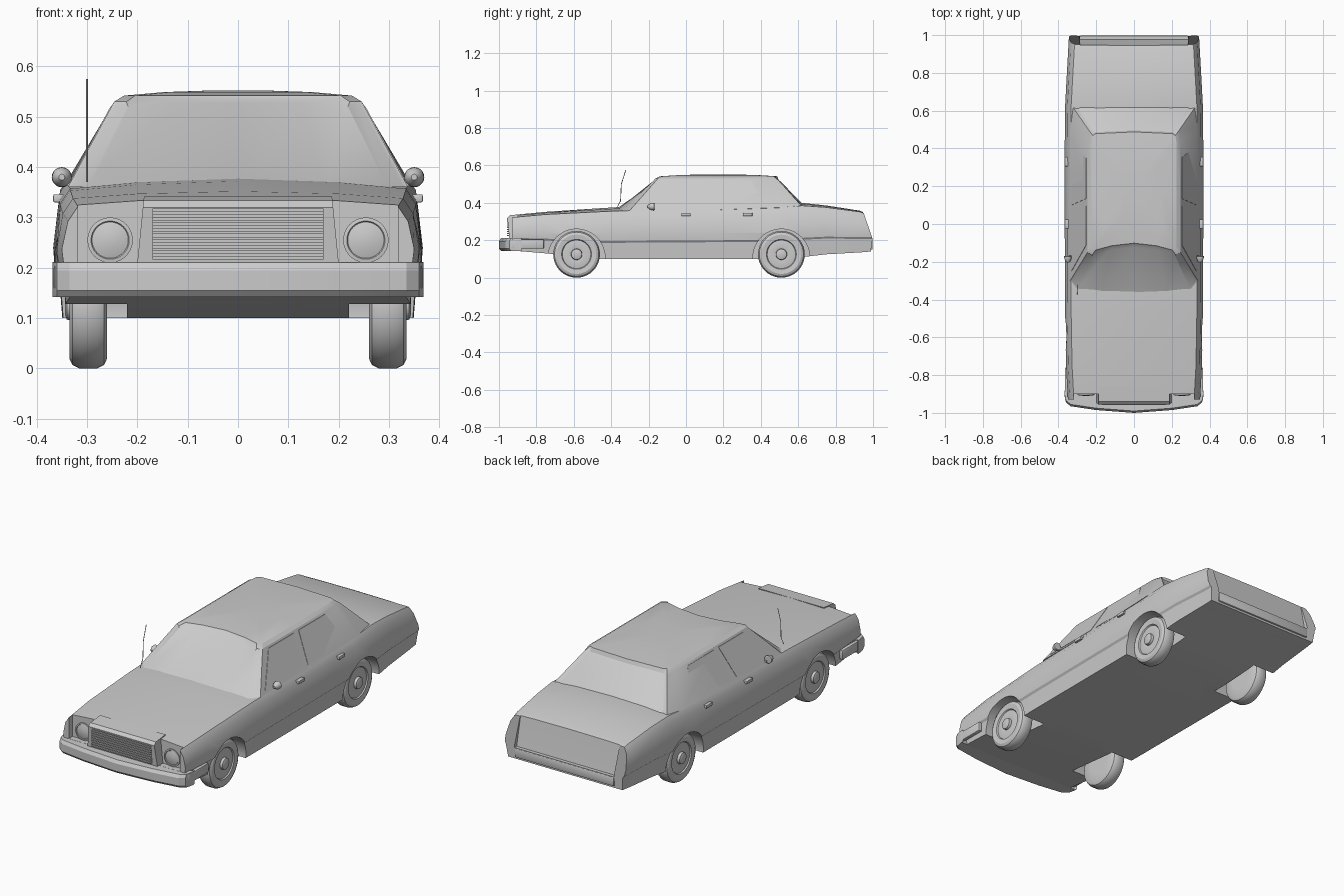
import bpy, bmesh, math
from mathutils import Vector, Matrix

if "Cube" in bpy.data.objects:
    bpy.data.objects.remove(bpy.data.objects["Cube"])

grey = bpy.data.materials.new("plain_grey")
grey.use_nodes = True
grey.diffuse_color = (0.6, 0.6, 0.6, 1)
grey.node_tree.nodes["Principled BSDF"].inputs["Base Color"].default_value = (0.6, 0.6, 0.6, 1)


def finish(name, bm, angle=30):
    bmesh.ops.recalc_face_normals(bm, faces=bm.faces)
    mesh = bpy.data.meshes.new(name)
    bm.to_mesh(mesh)
    bm.free()
    mesh.materials.append(grey)
    ob = bpy.data.objects.new(name, mesh)
    bpy.context.collection.objects.link(ob)
    smooth(ob, angle)
    return ob


def smooth(ob, angle=30):
    bpy.ops.object.select_all(action='DESELECT')
    ob.select_set(True)
    bpy.context.view_layer.objects.active = ob
    bpy.ops.object.shade_smooth_by_angle(angle=math.radians(angle))


def loft(rings):
    bm = bmesh.new()
    rows = [[bm.verts.new(p) for p in ring] for ring in rings]
    n = len(rows[0])
    for a, b in zip(rows, rows[1:]):
        for i in range(n):
            bm.faces.new((a[i], a[(i + 1) % n], b[(i + 1) % n], b[i]))
    bm.faces.new(rows[0])
    bm.faces.new(rows[-1])
    bmesh.ops.recalc_face_normals(bm, faces=bm.faces)
    return bm


def mirrored(half):
    """Close a half outline whose first and last points lie on x = 0."""
    return half + [(-x, y, z) for x, y, z in half[-2:0:-1]]


def box(name, lo, hi, bevel=0.0):
    bm = bmesh.new()
    bmesh.ops.create_cube(bm, size=1)
    for v in bm.verts:
        v.co = [l + (c + 0.5) * (h - l) for l, c, h in zip(lo, v.co, hi)]
    if bevel:
        bmesh.ops.bevel(bm, geom=bm.edges[:], offset=bevel, segments=2, affect='EDGES', profile=0.5)
    return finish(name, bm)


def lathe(name, profile, centre, axis, steps=40):
    """Turn (radius, distance) pairs around an axis through centre."""
    turn = Vector((0, 0, 1)).rotation_difference(Vector(axis)).to_matrix()
    rings = []
    for r, d in profile:
        rings.append([turn @ Vector((r * math.cos(t), r * math.sin(t), d)) + Vector(centre)
                      for t in (2 * math.pi * i / steps for i in range(steps))])
    return finish(name, loft(rings))


def cut(target, cutter):
    mod = target.modifiers.new("cut", 'BOOLEAN')
    mod.operation, mod.solver, mod.object = 'DIFFERENCE', 'EXACT', cutter
    bpy.context.view_layer.objects.active = target
    bpy.ops.object.modifier_apply(modifier=mod.name)
    bpy.data.objects.remove(cutter)


# Lower body: cross-sections along the length
def section(y, w, low, shoulder, crown):
    mid = low + 0.52 * (shoulder - low)
    trim = low + 0.36 * (shoulder - low)
    return mirrored([(0, y, low), (w - 0.018, y, low), (w - 0.011, y, trim - 0.006),
                     (w - 0.003, y, trim + 0.004), (w, y, mid),
                     (w - 0.012, y, shoulder - 0.03), (w - 0.032, y, shoulder),
                     (0.2, y, shoulder * 0.35 + crown * 0.65), (0, y, crown)])


stations = [(-0.93, 0.35, 0.145, 0.322, 0.335), (-0.75, 0.36, 0.13, 0.338, 0.352),
            (-0.45, 0.365, 0.1, 0.353, 0.372), (-0.36, 0.366, 0.1, 0.357, 0.377),
            (0.1, 0.367, 0.1, 0.365, 0.38), (0.45, 0.367, 0.1, 0.372, 0.39),
            (0.62, 0.365, 0.11, 0.385, 0.4), (0.75, 0.358, 0.125, 0.376, 0.386),
            (0.93, 0.348, 0.135, 0.352, 0.358)]
rings = [section(*s) for s in stations]
tail = section(1, 0.345, 0.14, 0.345, 0.35)
rings.append([(x, 1 - max(0, z - 0.2) * 0.34 - max(0, 0.2 - z) * 0.2, z) for x, y, z in tail])
body = finish("body", loft(rings))

AXLES = {"front": -0.585, "rear": 0.51}
for y in AXLES.values():
    for s in (1, -1):
        cut(body, lathe("arch_cutter", [(0.152, 0), (0.152, 0.2)], (s * 0.22, y, 0.108), (s, 0, 0), 48))
for s in (1, -1):
    a, b = sorted((s * 0.17, s * 0.318))
    cut(body, box("lamp_cutter", (a, -1.1, 0.212), (b, -0.9, 0.4)))
slope = [(0.938, 0.4), (0.948, 0.34), (0.978, 0.2), (1.1, 0.2), (1.1, 0.4)]
cut(body, finish("tail_cutter", loft([[(x, y, z) for y, z in slope] for x in (-0.285, 0.285)])))
smooth(body)

# Cabin: outline rings from belt line to roof
belt = [(0, -0.39), (0.17, -0.375), (0.3, -0.345), (0.338, -0.3), (0.338, 0.1), (0.338, 0.5),
        (0.328, 0.625), (0.29, 0.645), (0, 0.655)]
eave = [(0, -0.125), (0.13, -0.14), (0.222, -0.165), (0.246, -0.15), (0.246, 0.15), (0.246, 0.44),
        (0.238, 0.495), (0.22, 0.505), (0, 0.515)]
rings = [mirrored([(x, y, 0.36 if y < 0.4 else 0.375) for x, y in belt]),
         mirrored([(x, y, 0.53 if y < 0.47 else 0.52) for x, y in eave])]
for k, z in ((0.92, 0.542), (0.6, 0.549), (0.25, 0.552)):
    rings.append(mirrored([(x * k, 0.17 + (y - 0.17) * k, z) for x, y in eave]))
bm = loft(rings)
bm.normal_update()
for sign, thick, depth in ((1, 0.018, -0.01), (-1, 0.008, -0.003)):
    glass = [f for f in bm.faces if f.normal.y * sign > 0.45 and 0.3 < f.normal.z < 0.9
             and abs(f.calc_center_median().x) < 0.28]
    bmesh.ops.inset_region(bm, faces=glass, thickness=thick, depth=depth, use_even_offset=True)
finish("cabin", bm, 25)


# Side windows as thin plates on the sloping cabin sides
def side_plate(name, outline, s, proud=0.002):
    rings = [[(s * (0.338 - (z - 0.36) * 0.541 + d), y, z) for y, z in outline] for d in (-0.004, proud)]
    finish(name, loft(rings))


for s, side in ((1, "left"), (-1, "right")):
    side_plate(side + "_front_window", [(-0.25, 0.375), (0.06, 0.375), (0.095, 0.52), (-0.11, 0.52)], s)
    side_plate(side + "_rear_window", [(0.1, 0.375), (0.42, 0.378), (0.35, 0.52), (0.135, 0.52)], s)

    # Door handles and mirrors
    for part, y, z in (("front", 0.0, 0.338), ("rear", 0.33, 0.338)):
        a, b = sorted((s * 0.345, s * 0.367))
        box(f"{side}_{part}_handle", (a, y - 0.025, z - 0.008), (b, y + 0.025, z + 0.008), 0.003)
    lathe(side + "_mirror", [(0.006, -0.03), (0.013, -0.022), (0.019, -0.008), (0.02, 0.004), (0.017, 0.006)],
          (s * 0.35, -0.175, 0.38), (0, 1, 0), 20)
    a, b = sorted((s * 0.315, s * 0.345))
    box(side + "_mirror_arm", (a, -0.182, 0.362), (b, -0.168, 0.374))

    # Headlights
    lathe(side + "_headlight", [(0.045, 0), (0.045, 0.008), (0.038, 0.009), (0.036, 0.006), (0.015, 0.012)],
          (s * 0.254, -0.898, 0.255), (0, -1, 0), 32)
    a, b = sorted((s * 0.345, s * 0.366))
    box(side + "_bumper_wrap", (a, -0.93, 0.155), (b, -0.76, 0.205), 0.006)

    # Wheels: tyre, dished rim and hub cap in one turned profile
    tyre = [(0.06, 0), (0.105, 0), (0.118, 0.006), (0.125, 0.02), (0.125, 0.055), (0.118, 0.069),
            (0.105, 0.075), (0.08, 0.072), (0.076, 0.066), (0.05, 0.07), (0.03, 0.067), (0.028, 0.08),
            (0.018, 0.084)]
    for end, y in AXLES.items():
        lathe(f"{side}_{end}_wheel", tyre, (s * 0.26, y, 0.125), (s, 0, 0))

# Nose with grille frame, recess and slats
nose = [(-0.9, 0.212), (-0.945, 0.212), (-0.955, 0.32), (-0.94, 0.334), (-0.86, 0.342)]
nose_ob = finish("nose", loft([[(x * (1 - (z - 0.21) * 0.5), y, z) for y, z in nose] for x in (-0.2, 0.2)]))
cut(nose_ob, box("grille_cutter", (-0.17, -1, 0.217), (0.17, -0.937, 0.317)))
smooth(nose_ob)
for i in range(9):
    z = 0.222 + i * 0.0112
    box(f"grille_slat_{i + 1}", (-0.17, -0.958, z), (0.17, -0.93, z + 0.006))

# Front bumper, bowed to a shallow point
plan = [(0, -1), (0.2, -0.985), (0.335, -0.965), (0.36, -0.945), (0.368, -0.91)]
plan = [(-x, y) for x, y in plan[:0:-1]] + plan
finish("front_bumper", loft([[(x, y + 0.012, 0.142), (x, y, 0.155), (x, y, 0.195), (x, y + 0.01, 0.211),
                              (x, max(y + 0.03, -0.89), 0.212), (x, max(y + 0.03, -0.89), 0.142)]
                             for x, y in plan]), 25)

# Rear bumper strip
box("rear_bumper", (-0.285, 0.95, 0.15), (0.285, 0.998, 0.198), 0.006)

# Aerial: thin bent ribbon
aerial = [(-0.372, 0.37), (-0.35, 0.41), (-0.346, 0.5), (-0.322, 0.575)]
finish("aerial", loft([[(-0.3 + dx, y + dy, z) for dx, dy in ((0, -0.002), (0.002, 0), (0, 0.002), (-0.002, 0))]
                       for y, z in aerial]))
